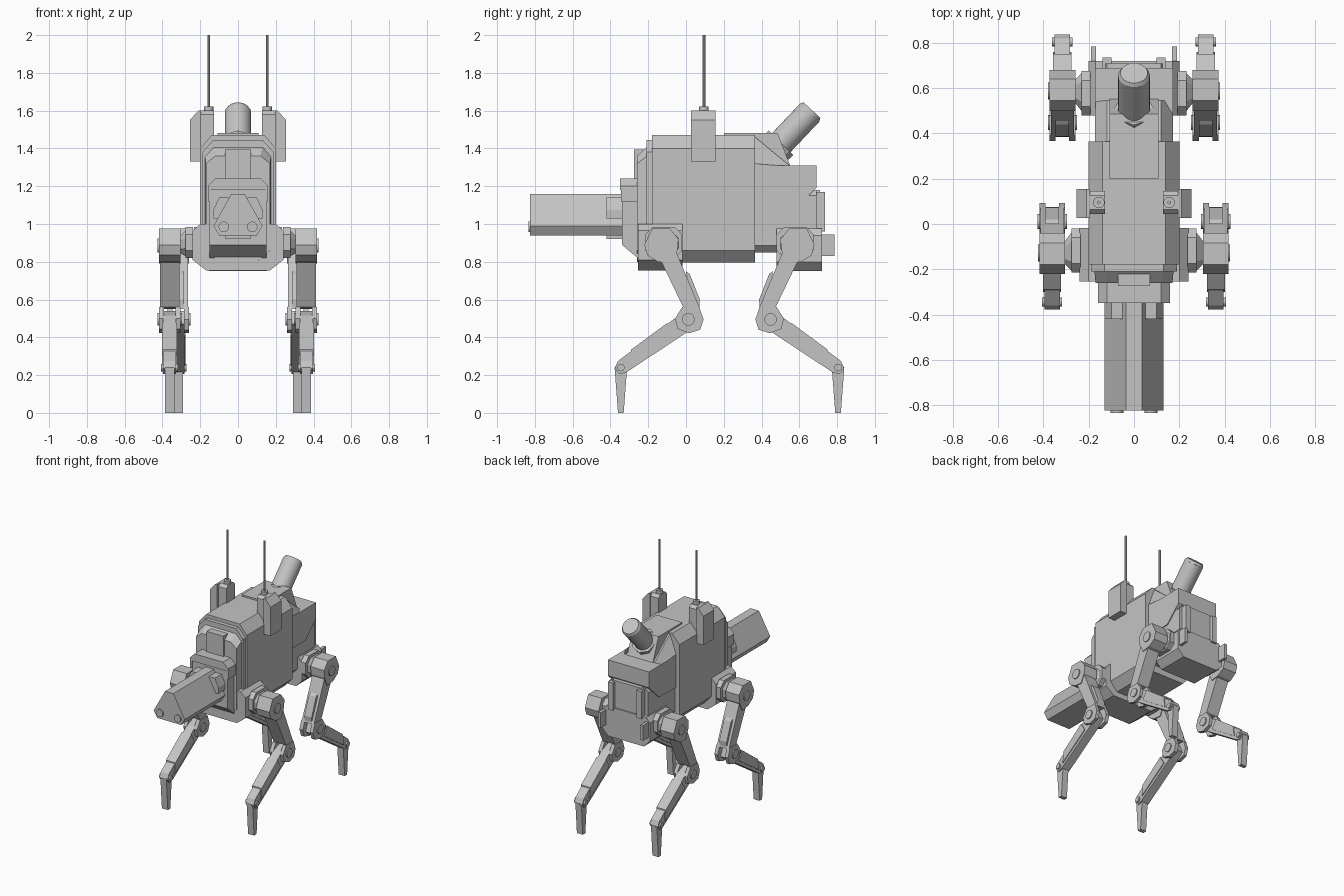
import bpy, bmesh, math
from mathutils import Vector

if "Cube" in bpy.data.objects:
    bpy.data.objects.remove(bpy.data.objects["Cube"])

grey = bpy.data.materials.new("light grey")
grey.diffuse_color = (0.55, 0.55, 0.55, 1)
grey.use_nodes = True
grey.node_tree.nodes["Principled BSDF"].inputs["Base Color"].default_value = grey.diffuse_color


def finish(name, bm):
    bmesh.ops.recalc_face_normals(bm, faces=bm.faces)
    me = bpy.data.meshes.new(name)
    bm.to_mesh(me)
    bm.free()
    me.materials.append(grey)
    ob = bpy.data.objects.new(name, me)
    bpy.context.collection.objects.link(ob)
    return ob


def prism(name, pts, axis, lo, hi, end=None):
    """Extrude a profile along an axis; 'end' is an optional far profile."""
    def place(p, d):
        return {'x': (d, p[0], p[1]), 'y': (p[0], d, p[1]), 'z': (p[0], p[1], d)}[axis]
    bm = bmesh.new()
    a = [bm.verts.new(place(p, lo)) for p in pts]
    b = [bm.verts.new(place(p, hi)) for p in (end or pts)]
    bm.faces.new(a)
    bm.faces.new(b)
    for i in range(len(a)):
        j = (i + 1) % len(a)
        bm.faces.new((a[i], a[j], b[j], b[i]))
    return finish(name, bm)


def sym(half):
    """Complete a right-half profile by mirroring it in x."""
    return half + [(-x, z) for x, z in reversed(half)]


def rect(a0, a1, b0, b1, c=0.0):
    """Rectangle with optional chamfered corners."""
    if not c:
        return [(a0, b0), (a1, b0), (a1, b1), (a0, b1)]
    return [(a0 + c, b0), (a1 - c, b0), (a1, b0 + c), (a1, b1 - c),
            (a1 - c, b1), (a0 + c, b1), (a0, b1 - c), (a0, b0 + c)]


def box(name, x, y, z, c=0.0, axis='x'):
    r = {'x': (y, z, x), 'y': (x, z, y), 'z': (x, y, z)}[axis]
    return prism(name, rect(*r[0], *r[1], c), axis, *sorted(r[2]))


def rod(name, p, q, r, sides=20, r2=None):
    p, q = Vector(p), Vector(q)
    bm = bmesh.new()
    bmesh.ops.create_cone(bm, cap_ends=True, segments=sides, radius1=r,
                          radius2=r if r2 is None else r2, depth=(q - p).length)
    rot = (q - p).to_track_quat('Z', 'Y').to_matrix()
    for v in bm.verts:
        v.co = rot @ v.co + (p + q) / 2
    ob = finish(name, bm)
    if sides >= 12:
        bpy.context.view_layer.objects.active = ob
        ob.select_set(True)
        bpy.ops.object.shade_smooth_by_angle(angle=math.radians(35))
        ob.select_set(False)
    return ob


# Main hull and its stepped front end
prism("hull", sym([(.14, .795), (.2, .86), (.2, 1.4), (.14, 1.47)]), 'y', -.18, .365)
prism("hull_front_step", sym([(.14, .82), (.19, .87), (.19, 1.38), (.13, 1.445)]), 'y', -.21, -.18)
prism("hull_front", sym([(.10, .8), (.17, .86), (.17, 1.32), (.12, 1.36)]), 'y', -.26, -.205,
      sym([(.10, .8), (.175, .86), (.175, 1.36), (.13, 1.41)]))
box("front_hatch", (-.07, .07), (-.275, -.2), (1.22, 1.395))

# Chest, hood and head
prism("chest", [(-.34, 1.18), (-.34, .89), (-.255, .82), (-.15, .82), (-.15, 1.18)], 'x', -.15, .15)
prism("hood", sym([(.16, 1.18), (.16, 1.2), (.12, 1.24)]), 'y', -.35, -.2)
for s in (1, -1):
    box("hood_cheek", (s * .145, s * .16), (-.345, -.2), (1.12, 1.18))
prism("head", sym([(.10, .94), (.13, .99), (.035, 1.16)]), 'y', -.825, -.3)
box("head_underplate", (-.065, .065), (-.42, -.33), (.92, .95))
for s in (1, -1):
    prism("head_side_block", [(s * .13, 1.03), (s * .13, 1.075), (s * .10, 1.14), (s * .05, 1.14), (s * .06, 1.03)],
          'y', -.42, -.33)
    rod("head_eye", (s * .075, -.835, .985), (s * .075, -.8, .985), .028)

# Rear hull
prism("rear_lower_hull", sym([(.13, .85), (.165, .885), (.165, 1.15), (.14, 1.18)]), 'y', .36, .69)
prism("rear_end", sym([(.12, .85), (.14, .9), (.14, 1.15), (.12, 1.18)]), 'y', .68, .71)
prism("rear_upper_hull", [(.36, 1.31), (.69, 1.31), (.69, 1.19), (.565, 1.07), (.36, 1.07)], 'x', -.172, .172)
prism("rear_deck", sym([(.172, 1.30), (.172, 1.32), (.12, 1.465)]), 'y', .36, .545,
      sym([(.172, 1.30), (.172, 1.305), (.12, 1.312)]))
prism("turret_mount", [(.2, 1.46), (.2, 1.482), (.485, 1.482), (.555, 1.30), (.4, 1.3)], 'x', -.108, .108)
for s in (1, -1):
    box("rear_vertical_rail", (s * .10, s * .14), (.69, .735), (.96, 1.17))
    box("rear_hook", (s * .168, s * .19), (.70, .785), (.83, .945))

# Angled turret barrel
rod("turret_collar", (0, .478, 1.405), (0, .503, 1.43), .092, 8)
rod("turret_barrel", (0, .48, 1.405), (0, .655, 1.59), .07, 32)
rod("turret_cap", (0, .655, 1.59), (0, .667, 1.603), .07, 32, .06)

# Antenna pods
for s in (1, -1):
    prism("antenna_pod", [(s * .195, 1.33), (s * .255, 1.33), (s * .255, 1.55), (s * .21, 1.6), (s * .195, 1.6)],
          'y', .027, .155)
    prism("antenna_bracket", rect(.045, .145, 1.36, 1.6, .02), 'x', *sorted((s * .128, s * .2)))
    rod("antenna_base", (s * .155, .095, 1.59), (s * .155, .095, 1.622), .025, 16)
    rod("antenna", (s * .155, .095, 1.6), (s * .155, .095, 2.0), .008, 10)

# Front and rear pelvis blocks
prism("front_pelvis", sym([(.17, .755), (.24, .81), (.24, .965), (.2, 1.0)]), 'y', -.255, -.018)
prism("rear_pelvis", sym([(.15, .75), (.2, .80), (.2, .94), (.17, .975)]), 'y', .48, .72)


def leg(tag, s, fy, x0):
    """One leg: s = side, fy maps leg y to world y, x0 = centre offset."""
    def span(a, b):
        return sorted((s * (x0 + a), s * (x0 + b)))

    def part(name, pts, a, b):
        return prism(tag + name, [(fy(y), z) for y, z in pts], 'x', *span(a, b))

    def bolt(name, y, z, r, a, b, sides=20):
        return rod(tag + name, (s * (x0 + a), fy(y), z), (s * (x0 + b), fy(y), z), r, sides)

    # Shoulder bracket tapering into the hip
    part("_hip_plate", rect(-.215, -.02, .82, .985, .04), -.125, -.085)
    inner = [(fy(y), z) for y, z in rect(-.205, -.04, .83, .965, .04)]
    outer = [(fy(y), z) for y, z in rect(-.165, -.09, .85, .925, .015)]
    prism(tag + "_hip_taper", inner, 'x', s * (x0 - .085), s * (x0 - .045), outer)
    bolt("_hip_axle", -.128, .885, .037, -.1, .063)
    # Thigh
    part("_hip_block", [(-.18, .975), (-.085, .975), (-.04, .92), (-.045, .86), (-.08, .79),
                        (-.15, .80), (-.205, .835), (-.22, .89)], -.058, .056)
    part("_thigh", [(-.14, .82), (-.055, .86), (.075, .55), (-.015, .56)], -.052, .05)
    part("_thigh_back_plate", [(.0, .75), (.02, .735), (.073, .6), (.07, .555), (.03, .555)], -.03, .03)
    # Knee fork and pin
    knee = [(-.02, .56), (.07, .56), (.093, .495), (.075, .44), (.015, .422), (-.045, .445), (-.058, .5)]
    for a, b in ((-.058, -.03), (.03, .056)):
        part("_knee_fork", knee, a, b)
    bolt("_knee_pin", .012, .495, .033, -.065, .064)
    # Shin
    part("_shin", [(.03, .54), (-.04, .515), (-.36, .275), (-.378, .235), (-.35, .205), (-.315, .215),
                   (.01, .43), (.06, .47)], -.034, .034)
    part("_shin_cover", [(-.10, .475), (-.29, .335), (-.30, .25), (-.06, .41)], -.04, .04)
    bolt("_ankle_pin", -.345, .24, .02, -.045, .045, 16)
    # Foot
    part("_foot", [(-.378, .24), (-.36, .265), (-.33, .265), (-.312, .235), (-.33, .0), (-.36, .0)], -.025, .025)


for s, side in ((1, "right"), (-1, "left")):
    leg("front_" + side, s, lambda y: y, .362)
    leg("rear_" + side, s, lambda y: .46 - y, .317)
